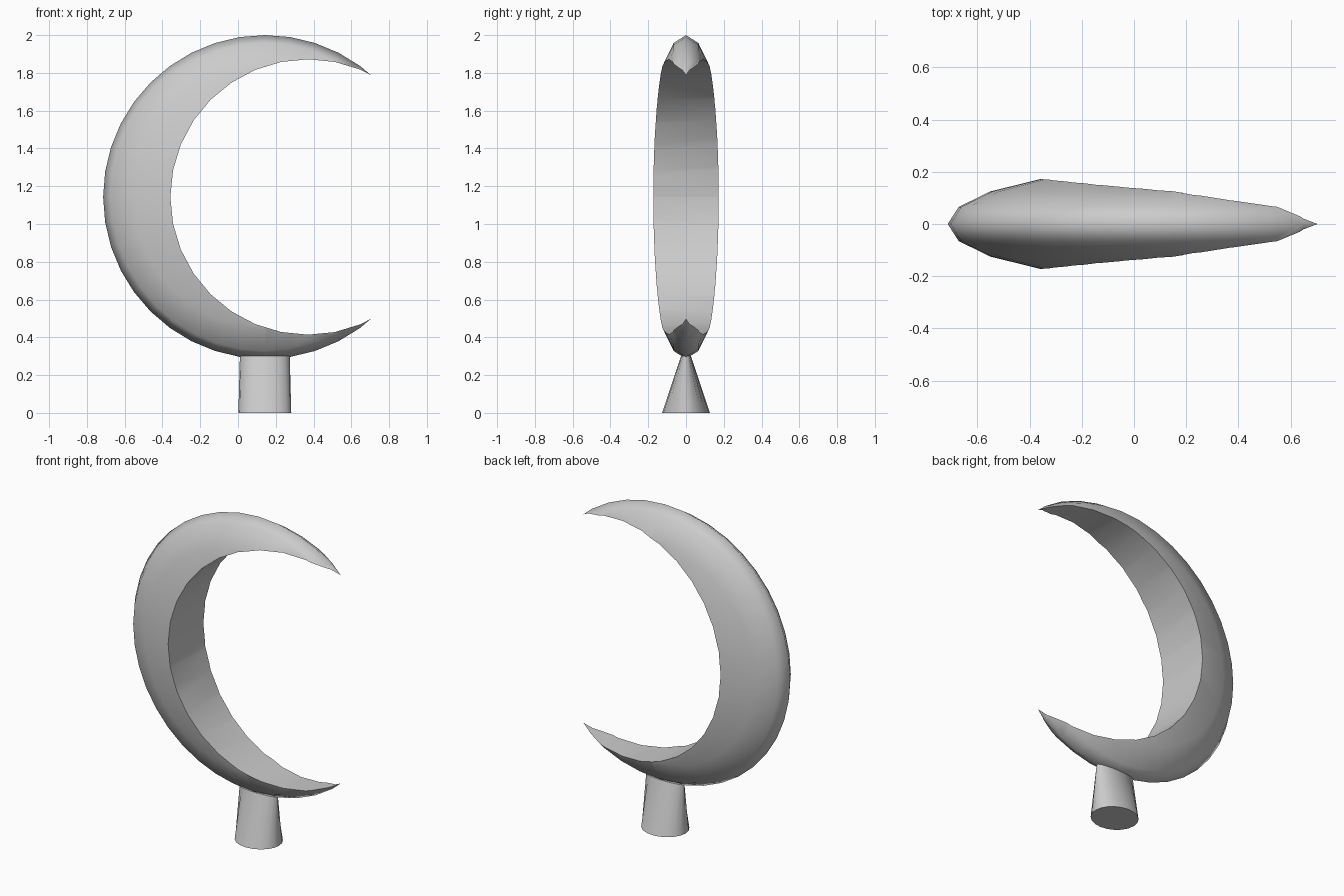
import bpy, bmesh, math
from mathutils import Matrix

cube = bpy.data.objects.get("Cube")
if cube:
    bpy.data.objects.remove(cube, do_unlink=True)

grey = bpy.data.materials.new("plain grey")
grey.use_nodes = True
colour = (0.6, 0.6, 0.6, 1)
grey.diffuse_color = colour
grey.node_tree.nodes["Principled BSDF"].inputs["Base Color"].default_value = colour

TO_Y = Matrix.Rotation(math.pi / 2, 4, 'X')


def make_object(name, bm):
    bmesh.ops.recalc_face_normals(bm, faces=bm.faces)
    mesh = bpy.data.meshes.new(name)
    bm.to_mesh(mesh)
    bm.free()
    mesh.materials.append(grey)
    obj = bpy.data.objects.new(name, mesh)
    bpy.context.collection.objects.link(obj)
    return obj


def select(obj):
    bpy.ops.object.select_all(action='DESELECT')
    obj.select_set(True)
    bpy.context.view_layer.objects.active = obj


# Crescent: flattened sphere with its poles along y
bm = bmesh.new()
bmesh.ops.create_uvsphere(bm, u_segments=40, v_segments=10, radius=0.857)
place = Matrix.Translation((0.143, 0, 1.143)) @ Matrix.Diagonal((1, 0.248, 1, 1)) @ TO_Y
bmesh.ops.transform(bm, matrix=place, verts=bm.verts)
crescent = make_object("crescent", bm)

# Round opening cut off centre
bm = bmesh.new()
bmesh.ops.create_cone(bm, cap_ends=True, segments=32, radius1=0.729, radius2=0.729, depth=1)
bmesh.ops.transform(bm, matrix=Matrix.Translation((0.371, 0, 1.143)) @ TO_Y, verts=bm.verts)
cutter = make_object("opening_cutter", bm)
cutter.hide_render = True

cut = crescent.modifiers.new("opening", 'BOOLEAN')
cut.operation = 'DIFFERENCE'
cut.solver = 'EXACT'
cut.object = cutter
select(crescent)
bpy.ops.object.modifier_apply(modifier=cut.name)
bpy.data.objects.remove(cutter, do_unlink=True)
bpy.ops.object.shade_smooth_by_angle(angle=math.radians(70))

# Stem: round foot narrowing to a thin wedge under the crescent
bm = bmesh.new()
loops = []
for z, rx, ry in ((0, 0.14, 0.126), (0.3, 0.132, 0.026)):
    angles = [math.tau * i / 20 for i in range(20)]
    loops.append([bm.verts.new((0.142 + rx * math.cos(a), ry * math.sin(a), z)) for a in angles])
foot, top = loops
for i in range(20):
    j = (i + 1) % 20
    bm.faces.new((foot[i], foot[j], top[j], top[i]))
bm.faces.new(foot)
bm.faces.new(top)
stem = make_object("stem", bm)
select(stem)
bpy.ops.object.shade_smooth_by_angle(angle=math.radians(35))
